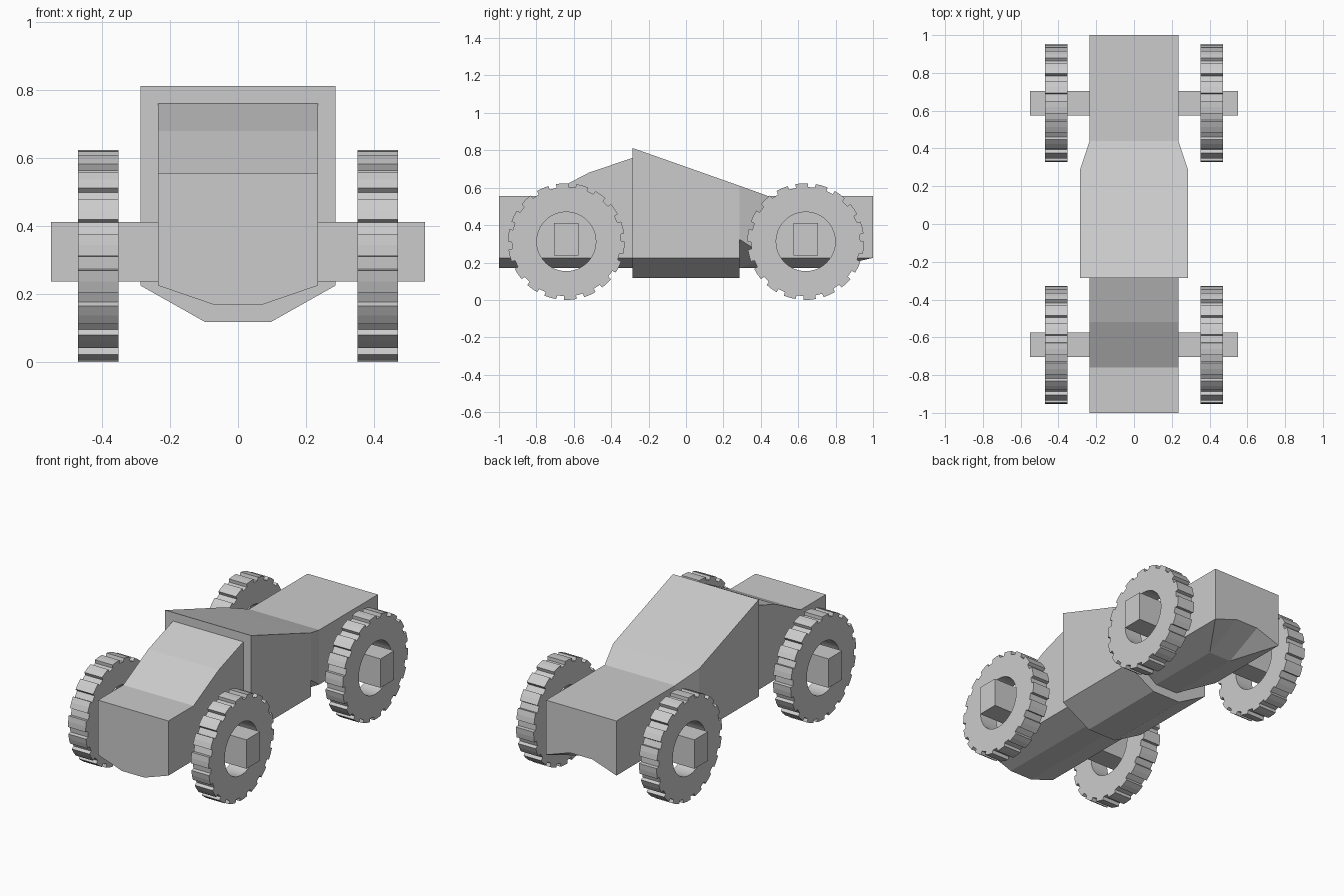
import bpy, bmesh, math

if "Cube" in bpy.data.objects:
    bpy.data.objects.remove(bpy.data.objects["Cube"])

grey = bpy.data.materials.new("plain grey")
grey.diffuse_color = (0.6, 0.6, 0.6, 1)
grey.use_nodes = True
grey.node_tree.nodes["Principled BSDF"].inputs["Base Color"].default_value = grey.diffuse_color


def finish(name, bm):
    bmesh.ops.recalc_face_normals(bm, faces=bm.faces)
    me = bpy.data.meshes.new(name)
    bm.to_mesh(me)
    bm.free()
    me.materials.append(grey)
    ob = bpy.data.objects.new(name, me)
    bpy.context.collection.objects.link(ob)
    return ob


def hull(name, sections):
    """Loft sections (y, half width, top, side bottom, keel half width, keel bottom)."""
    bm = bmesh.new()
    rings = []
    for y, w, top, side, k, keel in sections:
        pts = [(w, top), (w, side), (k, keel), (-k, keel), (-w, side), (-w, top)]
        rings.append([bm.verts.new((x, y, z)) for x, z in pts])
    for a, b in zip(rings, rings[1:]):
        for i in range(6):
            j = (i + 1) % 6
            if i == 1:      # bent chamfers are split from keel to the rear corner
                bm.faces.new((a[1], a[2], b[1]))
                bm.faces.new((a[2], b[2], b[1]))
            elif i == 3:
                bm.faces.new((a[3], a[4], b[4]))
                bm.faces.new((a[3], b[4], b[3]))
            else:
                bm.faces.new((a[i], a[j], b[j], b[i]))
    bm.faces.new(rings[0])
    bm.faces.new(rings[-1])
    return finish(name, bm)


# Body: nose with sloped windscreen, wide cabin, tapered tail with raised underside
hull("nose", [(-1, .235, .555, .225, .075, .17),
              (-.76, .235, .555, .225, .075, .17),
              (-.52, .235, .68, .225, .075, .17),
              (-.285, .235, .76, .225, .075, .17)])
hull("cabin", [(-.285, .287, .812, .225, .097, .118),
               (.285, .287, .611, .225, .097, .118)])
hull("tail", [(.285, .287, .611, .325, .075, .17),
              (.44, .235, .555, .225, .075, .17),
              (.76, .235, .555, .225, .075, .17),
              (1, .235, .555, .225, .075, .28)])


def axle(name, y):
    bm = bmesh.new()
    bmesh.ops.create_cube(bm, size=1)
    bmesh.ops.scale(bm, vec=(1.1, .13, .175), verts=bm.verts)
    bmesh.ops.translate(bm, vec=(0, y, .325), verts=bm.verts)
    finish(name, bm)


def wheel(name, side, y, teeth=18, z=.312):
    """Notched tyre ring with an open centre."""
    bm = bmesh.new()
    pitch = 2 * math.pi / teeth
    rings = []
    for i in range(teeth):
        for frac, r in ((0, .312), (.3, .312), (.6, .312), (.62, .292), (.98, .292)):
            a = (i + frac) * pitch
            loop = []
            for rad, x in ((r, .47), (r, .352), (.158, .352), (.158, .47)):
                loop.append(bm.verts.new((side * x, y - rad * math.cos(a), z + rad * math.sin(a))))
            rings.append(loop)
    for a, b in zip(rings, rings[1:] + rings[:1]):
        for i in range(4):
            j = (i + 1) % 4
            bm.faces.new((a[i], a[j], b[j], b[i]))
    finish(name, bm)


for label, y in (("front", -.64), ("rear", .64)):
    axle(label + "_axle", y)
    for side_name, s in (("left", -1), ("right", 1)):
        wheel(f"{label}_{side_name}_wheel", s, y)
